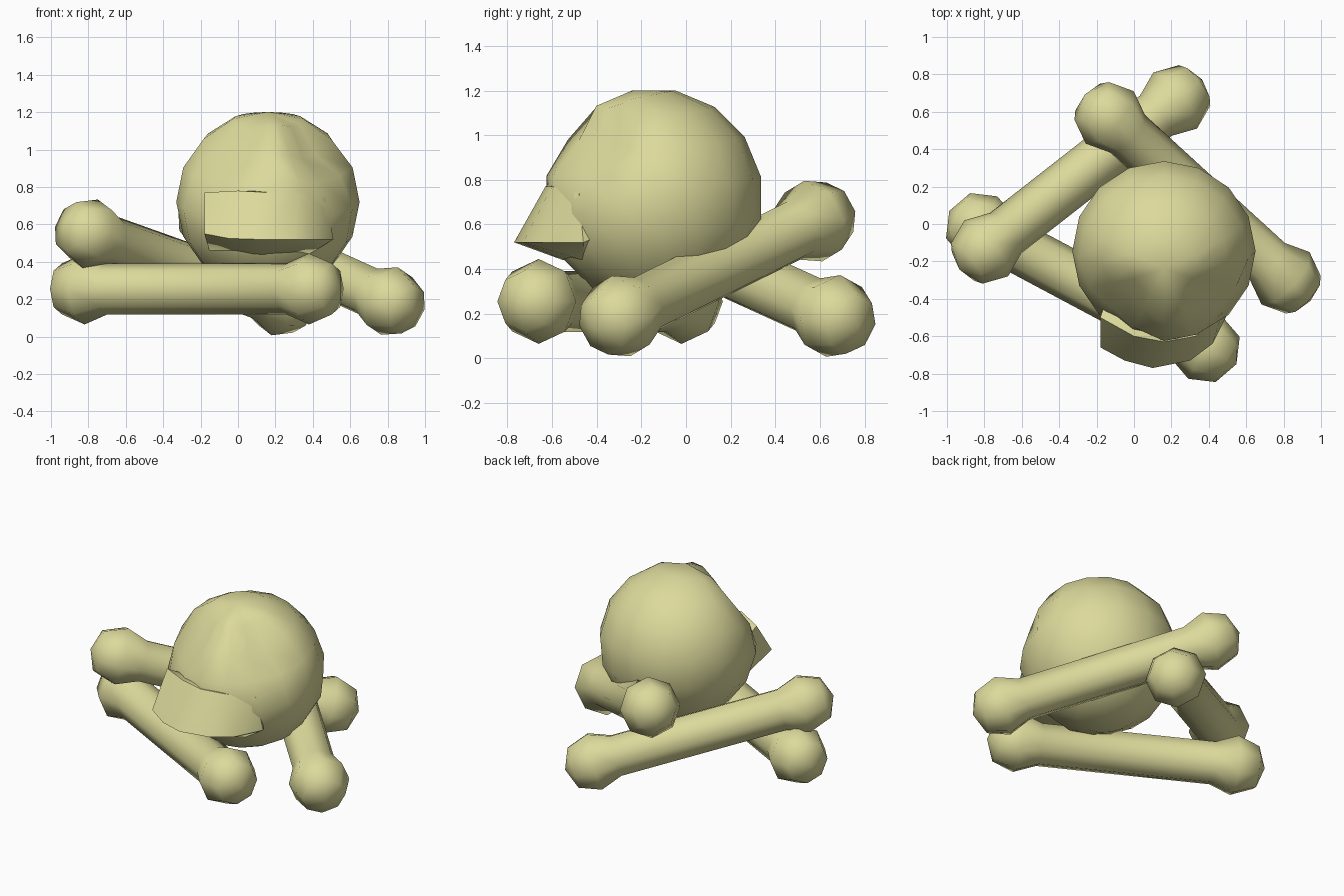
import bpy, bmesh, math
from mathutils import Vector, Matrix

if "Cube" in bpy.data.objects:
    bpy.data.objects.remove(bpy.data.objects["Cube"])

mat = bpy.data.materials.new("old_bone")
mat.diffuse_color = (0.72, 0.70, 0.33, 1)
mat.use_nodes = True
mat.node_tree.nodes["Principled BSDF"].inputs["Base Color"].default_value = mat.diffuse_color


def finish(bm, name, angle):
    bmesh.ops.recalc_face_normals(bm, faces=bm.faces[:])
    me = bpy.data.meshes.new(name)
    bm.to_mesh(me)
    bm.free()
    ob = bpy.data.objects.new(name, me)
    bpy.context.collection.objects.link(ob)
    me.materials.append(mat)
    bpy.ops.object.select_all(action='DESELECT')
    ob.select_set(True)
    bpy.context.view_layer.objects.active = ob
    bpy.ops.object.shade_smooth_by_angle(angle=math.radians(angle))
    return ob


def long_bone(name, a, b, r=0.19, sides=8):
    """Lathed eight-sided shaft with a round knob at both ends."""
    a, b = Vector(a), Vector(b)
    d = (b - a).normalized()
    side = d.cross(Vector((0, 0, 1))).normalized()
    up = side.cross(d)
    n, k = (b - a).length, r * 0.72
    prof = [(-k, k), (0, r), (k, k), (n - k, k), (n, r), (n + k, k)]
    bm = bmesh.new()
    rings = []
    for t, rad in prof:
        rings.append([bm.verts.new(a + d * t + rad * (
            up * math.cos(2 * math.pi * i / sides) + side * math.sin(2 * math.pi * i / sides)))
            for i in range(sides)])
    for p, q in zip(rings, rings[1:]):
        for i in range(sides):
            j = (i + 1) % sides
            bm.faces.new((p[i], p[j], q[j], q[i]))
    for ring, tip in ((rings[0], a - d * r), (rings[-1], b + d * r)):
        v = bm.verts.new(tip)
        for i in range(sides):
            bm.faces.new((ring[i], ring[(i + 1) % sides], v))
    return finish(bm, name, 60)


# Three stacked limb bones
long_bone("front_bone", (-0.82, -0.02, 0.255), (0.38, -0.66, 0.255))
long_bone("right_bone", (0.81, -0.29, 0.19), (-0.13, 0.57, 0.615))
long_bone("back_bone", (-0.79, -0.13, 0.55), (0.22, 0.66, 0.19))

# Cranium: tilted sphere with two shallow eye hollows
centre = Vector((0.16, -0.145, 0.72))
bm = bmesh.new()
bmesh.ops.create_uvsphere(bm, u_segments=16, v_segments=8, radius=0.49)
bmesh.ops.transform(bm, matrix=Matrix.Translation(centre) @ Matrix.Rotation(math.radians(11), 4, 'X'),
                    verts=bm.verts[:])
for hollow, reach, depth in (((-0.06, -0.45, 0.98), 0.29, 0.10),
                             ((0.43, -0.42, 0.98), 0.25, 0.11)):
    h = Vector(hollow)
    for v in bm.verts:
        f = 1 - (v.co - h).length / reach
        if f > 0:
            v.co += (centre - v.co).normalized() * depth * min(1, 1.6 * f)
finish(bm, "cranium", 60)

# Upper jaw: wedge jutting from the lower face, squared off at its left corner
jaw = [(-0.18, -0.66, 0.55), (-0.05, -0.73, 0.525), (0.1, -0.77, 0.52), (0.3, -0.73, 0.52),
       (0.42, -0.64, 0.52), (0.51, -0.46, 0.52),
       (-0.18, -0.50, 0.77), (0.0, -0.60, 0.78), (0.16, -0.63, 0.77), (0.33, -0.60, 0.77),
       (0.47, -0.48, 0.74),
       (-0.15, -0.38, 0.45), (0.12, -0.55, 0.44), (0.38, -0.46, 0.44),
       (-0.1, -0.25, 0.6), (0.4, -0.25, 0.6)]
bm = bmesh.new()
for p in jaw:
    bm.verts.new(p)
res = bmesh.ops.convex_hull(bm, input=bm.verts[:])
loose = [v for v in bm.verts if not v.link_faces]
bmesh.ops.delete(bm, geom=loose, context='VERTS')
finish(bm, "jaw", 40)
